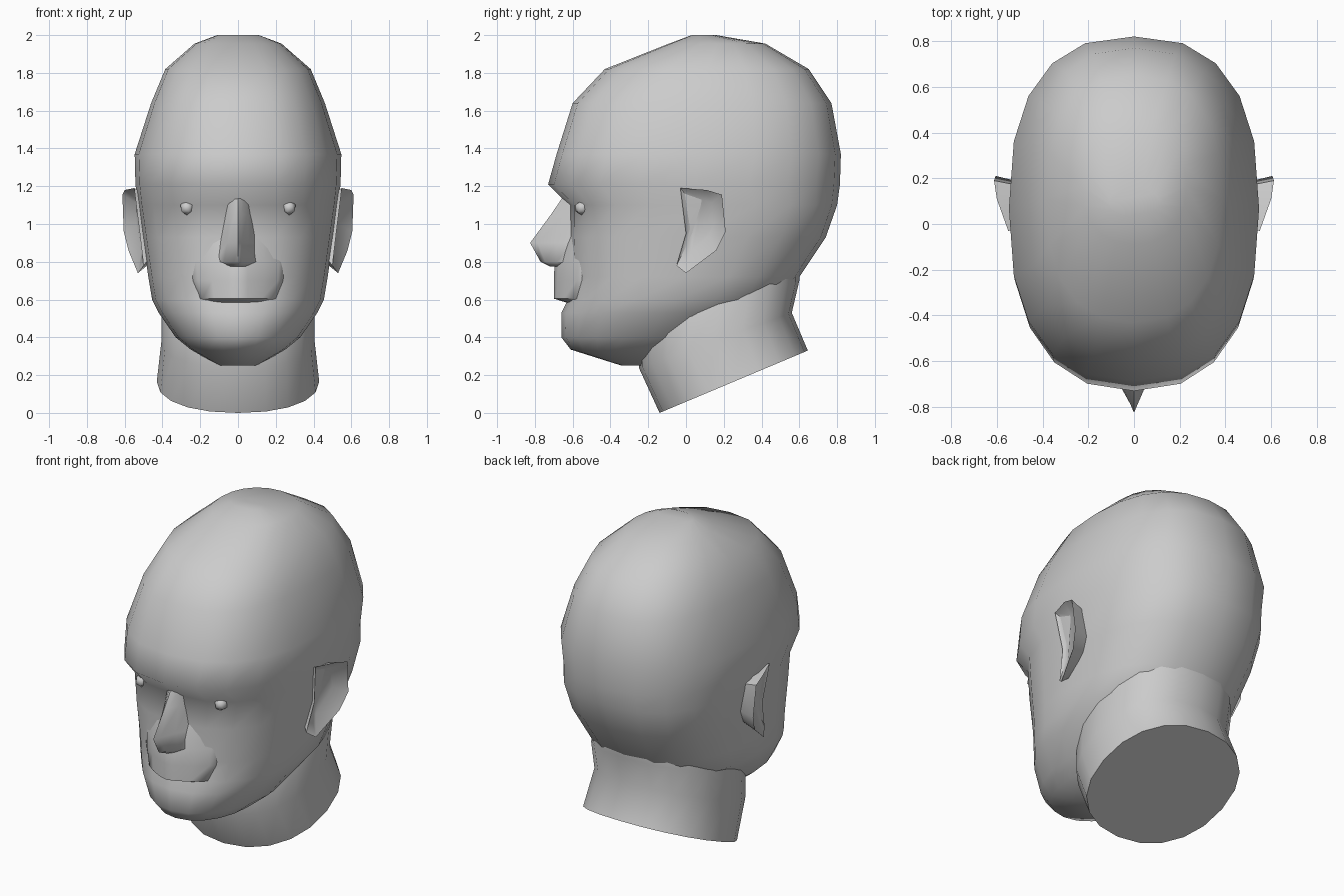
import bpy, bmesh, math
from math import sin, cos, pi, copysign

if "Cube" in bpy.data.objects:
    bpy.data.objects.remove(bpy.data.objects["Cube"])


def finish(name, bm, mirror=False, angle=70):
    bmesh.ops.recalc_face_normals(bm, faces=bm.faces)
    me = bpy.data.meshes.new(name)
    bm.to_mesh(me)
    bm.free()
    ob = bpy.data.objects.new(name, me)
    bpy.context.collection.objects.link(ob)
    if mirror:
        ob.modifiers.new("mirror", 'MIRROR')
    bpy.ops.object.select_all(action='DESELECT')
    ob.select_set(True)
    bpy.context.view_layer.objects.active = ob
    bpy.ops.object.shade_smooth_by_angle(angle=math.radians(angle))
    return ob


def loft(bm, rings):
    """Skin closed rings of points and cap both ends."""
    vs = [[bm.verts.new(p) for p in r] for r in rings]
    n = len(vs[0])
    for a, b in zip(vs, vs[1:]):
        for i in range(n):
            j = (i + 1) % n
            bm.faces.new((a[i], a[j], b[j], b[i]))
    bm.faces.new(vs[0])
    bm.faces.new(vs[-1])


def oval(yf, zf, yb, zb, w, n, segs=20):
    """Superellipse ring running from front (yf, zf) to back (yb, zb)."""
    pts = []
    for i in range(segs):
        a = 2 * pi * i / segs
        s, c = sin(a), cos(a)
        x = w * copysign(abs(s) ** (2 / n), s)
        t = (1 - copysign(abs(c) ** (2 / n), c)) / 2
        pts.append((x, yf + (yb - yf) * t, zf + (zb - zf) * t))
    return pts


def bulge(name, sections, back=-0.45, angle=60):
    """Forward-pointing form: sections of (z, front y, base y, half width, power)."""
    rings = []
    for z, yf, yb, w, n in sections:
        ring = [(-w, back, z)]
        for i in range(9):
            a = -pi / 2 + pi * i / 8
            ring.append((w * copysign(abs(sin(a)) ** (2 / n), sin(a)),
                         yb + (yf - yb) * abs(cos(a)) ** (2 / n), z))
        rings.append(ring + [(w, back, z)])
    bm = bmesh.new()
    loft(bm, rings)
    return finish(name, bm, angle=angle)


# skull, face and jaw: z, front y, back y, half width, roundness
HEAD = [(0.25, -0.34, 0.0, 0.10, 2), (0.335, -0.61, 0.1, 0.25, 2.1),
        (0.40, -0.66, 0.3, 0.33, 2.1), (0.53, -0.66, 0.40, 0.42, 2.1),
        (0.60, -0.625, 0.53, 0.455, 2.3), (0.72, -0.61, 0.60, 0.475, 2.4),
        (0.93, -0.62, 0.74, 0.505, 2.5), (1.10, -0.62, 0.80, 0.53, 2.5),
        (1.21, -0.73, 0.815, 0.543, 2.4), (1.37, -0.685, 0.82, 0.547, 2.5),
        (1.64, -0.60, 0.77, 0.46, 2.5), (1.82, -0.43, 0.65, 0.385, 2.4),
        (1.955, -0.09, 0.42, 0.23, 2.2), (2.0, 0.03, 0.16, 0.11, 2)]
bm = bmesh.new()
loft(bm, [oval(yf, z, yb, z, w, n) for z, yf, yb, w, n in HEAD])
finish("head", bm)

# neck with slanted base
bm = bmesh.new()
loft(bm, [oval(-0.14, 0.0, 0.645, 0.33, 0.43, 2.2),
          oval(-0.25, 0.24, 0.56, 0.53, 0.405, 2.3),
          oval(-0.25, 0.45, 0.60, 0.70, 0.405, 2.3),
          oval(-0.2, 0.65, 0.60, 0.82, 0.36, 2.2)])
finish("neck", bm)

# nose: pointed bridge, with wings at the nostrils
bulge("nose", [(0.775, -0.72, -0.58, 0.08, 1.5), (0.80, -0.77, -0.58, 0.135, 1.15),
               (0.90, -0.825, -0.56, 0.115, 1.0), (1.05, -0.715, -0.56, 0.09, 1.1),
               (1.16, -0.64, -0.56, 0.07, 1.5)])

# upper lip sloping out from the cheeks
bulge("upper_lip", [(0.58, -0.62, -0.55, 0.17, 1.6), (0.605, -0.70, -0.565, 0.21, 1.35),
                    (0.70, -0.70, -0.55, 0.24, 1.25), (0.80, -0.695, -0.54, 0.25, 1.2),
                    (0.98, -0.61, -0.53, 0.20, 1.4)])

# eyes
bm = bmesh.new()
bmesh.ops.create_icosphere(bm, subdivisions=1, radius=0.04)
bmesh.ops.translate(bm, verts=bm.verts, vec=(0.27, -0.55, 1.085))
finish("eyes", bm, mirror=True)

# ears: rim of (y, z, x), dished inside and tapering back to the head
RIM = [(-0.03, 1.19, 0.55), (0.11, 1.18, 0.60), (0.19, 1.155, 0.612), (0.21, 0.96, 0.605),
       (0.16, 0.86, 0.58), (0.0, 0.74, 0.53), (-0.05, 0.78, 0.50), (0.0, 0.95, 0.52)]
bm = bmesh.new()
base = [(0.47, 0.05 + (y - 0.05) * 0.8, 0.98 + (z - 0.98) * 0.8) for y, z, x in RIM]
rim = [(x, y, z) for y, z, x in RIM]
dish = [(0.50 + (x - 0.51) * 0.4, 0.07 + (y - 0.07) * 0.55, 1.02 + (z - 1.0) * 0.6)
        for y, z, x in RIM]
loft(bm, [base, rim, dish])
finish("ears", bm, mirror=True, angle=60)
